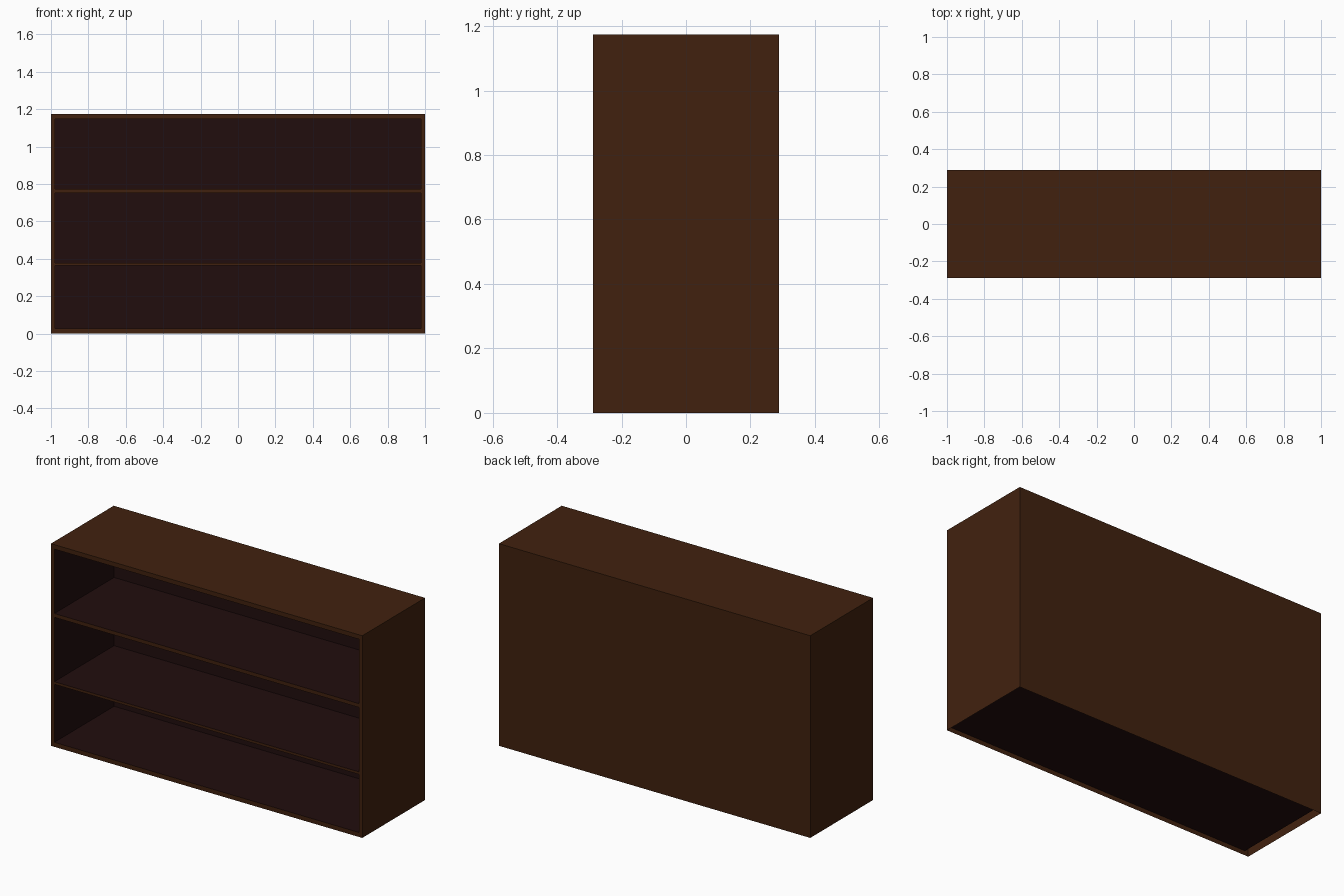
import bpy, bmesh
from mathutils import Matrix, Vector

if "Cube" in bpy.data.objects:
    bpy.data.objects.remove(bpy.data.objects["Cube"])

W, D, H = 2.0, 0.576, 1.174
FRAME = 0.022      # width of the side stiles
DEPTH = 0.548      # compartment depth


def material(name, rgb):
    m = bpy.data.materials.new(name)
    m.diffuse_color = (*rgb, 1)
    m.use_nodes = True
    m.node_tree.nodes["Principled BSDF"].inputs["Base Color"].default_value = m.diffuse_color
    return m


wood = material("brown_wood", (0.053, 0.0155, 0.0045))
lining = material("dark_lining", (0.0155, 0.0042, 0.0043))


def finish(name, bm):
    me = bpy.data.meshes.new(name)
    bm.to_mesh(me)
    bm.free()
    ob = bpy.data.objects.new(name, me)
    me.materials.append(wood)
    me.materials.append(lining)
    bpy.context.collection.objects.link(ob)
    return ob


# Outer case: thin shell, open at the front and underneath
bm = bmesh.new()
bmesh.ops.create_cube(bm, size=1, matrix=Matrix.Translation((0, 0, H / 2)) @ Matrix.Diagonal((W, D, H, 1)))
bm.normal_update()
opened = [f for f in bm.faces if f.normal.y < -0.9 or f.normal.z < -0.9]
bmesh.ops.delete(bm, geom=opened, context='FACES')
finish("outer_case", bm)

# Front frame and shelf edges, with three compartments pushed back from it
bm = bmesh.new()
xs = [-W / 2, -W / 2 + FRAME, W / 2 - FRAME, W / 2]
zs = [0, 0.026, 0.363, 0.378, 0.752, 0.774, H - 0.026, H]
grid = [[bm.verts.new((x, -D / 2, z)) for x in xs] for z in zs]
pockets = []
for j in range(len(zs) - 1):
    for i in range(len(xs) - 1):
        f = bm.faces.new((grid[j][i], grid[j][i + 1], grid[j + 1][i + 1], grid[j + 1][i]))
        if i == 1 and j % 2 == 1:
            pockets.append(f)
backs = bmesh.ops.extrude_discrete_faces(bm, faces=pockets)["faces"]
for f in backs:
    bmesh.ops.translate(bm, verts=f.verts[:], vec=Vector((0, DEPTH, 0)))
# Everything behind the front plane is lined dark
for f in bm.faces:
    if f.calc_center_median().y > -D / 2 + 0.01:
        f.material_index = 1
finish("shelf_compartments", bm)
